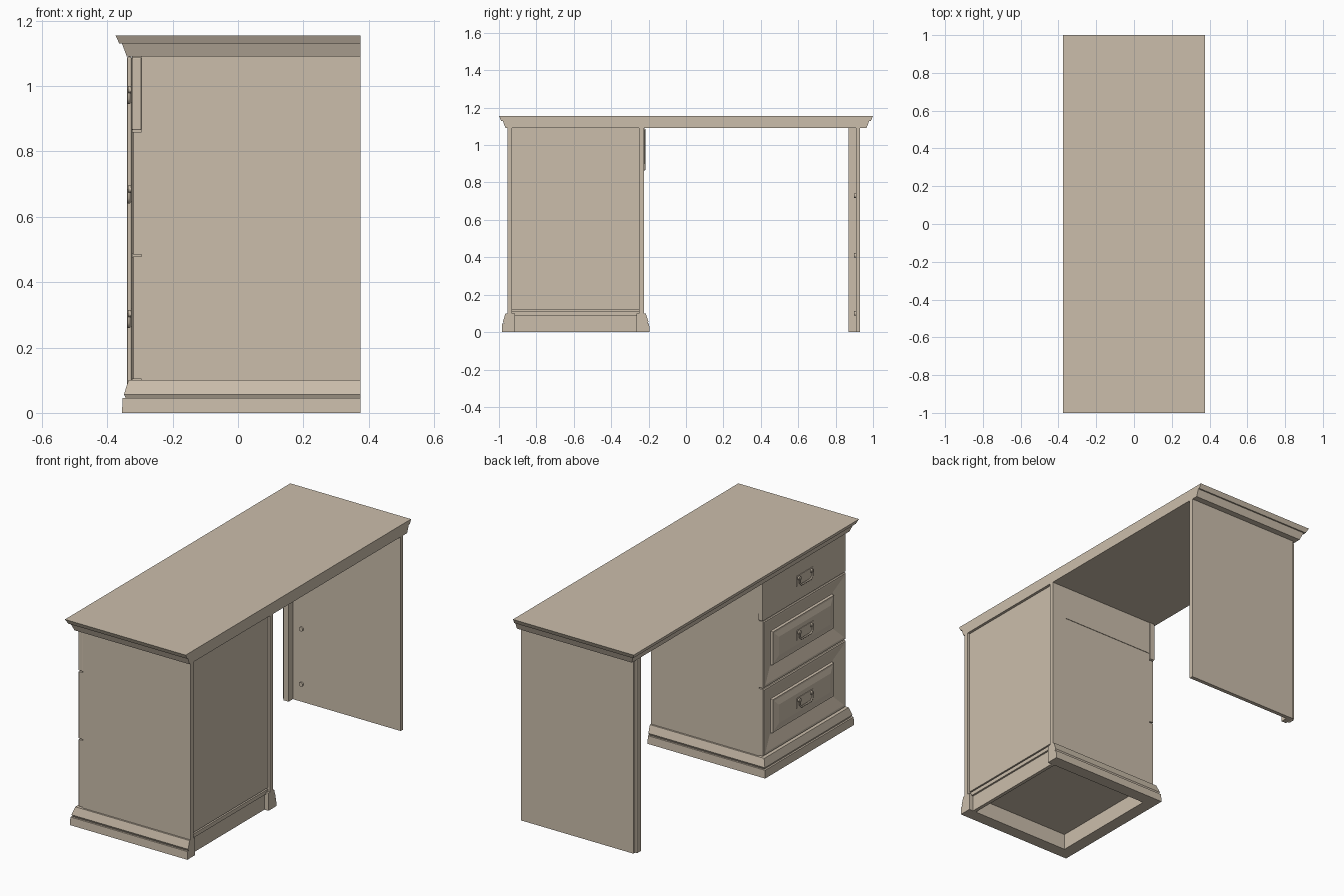
import bpy, bmesh, math
from mathutils import Matrix, Vector

cube = bpy.data.objects.get("Cube")
if cube:
    bpy.data.objects.remove(cube, do_unlink=True)

paint = bpy.data.materials.new("warm beige")
paint.use_nodes = True
COLOR = (0.60, 0.515, 0.41, 1)
paint.diffuse_color = COLOR
paint.node_tree.nodes["Principled BSDF"].inputs["Base Color"].default_value = COLOR


def finish(name, bm):
    bmesh.ops.recalc_face_normals(bm, faces=bm.faces)
    mesh = bpy.data.meshes.new(name)
    bm.to_mesh(mesh)
    bm.free()
    mesh.materials.append(paint)
    obj = bpy.data.objects.new(name, mesh)
    bpy.context.collection.objects.link(obj)
    return obj


def box(name, x, y, z, bevel=0):
    bm = bmesh.new()
    bmesh.ops.create_cube(bm, size=1)
    for v in bm.verts:
        v.co = Vector([(r[0] + r[1]) / 2 + c * (r[1] - r[0]) for r, c in zip((x, y, z), v.co)])
    obj = finish(name, bm)
    if bevel:
        mod = obj.modifiers.new("soft edge", 'BEVEL')
        mod.width = bevel
        mod.segments = 2
    return obj


def moulding(name, profile, x, y, solid):
    """Sweep (outset, z) points round three sides; the +x side stays flush."""
    bm = bmesh.new()
    rings = [[bm.verts.new((x[1], y[1] + o, z)), bm.verts.new((x[0] - o, y[1] + o, z)),
              bm.verts.new((x[0] - o, y[0] - o, z)), bm.verts.new((x[1], y[0] - o, z))]
             for o, z in profile]
    pairs = list(zip(rings, rings[1:])) + ([] if solid else [(rings[-1], rings[0])])
    for a, b in pairs:
        for i in range(4 if solid else 3):
            j = (i + 1) % 4
            bm.faces.new((a[i], a[j], b[j], b[i]))
    if solid:
        bm.faces.new(rings[0])
        bm.faces.new(rings[-1])
    else:
        for i in (0, 3):
            bm.faces.new([r[i] for r in rings])
    return finish(name, bm)


def panelled_front(name, y, z, steps):
    """Drawer front built from nested rectangles: (inset, x)."""
    bm = bmesh.new()
    rings = []
    for d, x in steps:
        rings.append([bm.verts.new((x, yy, zz)) for yy, zz in (
            (y[0] + d, z[0] + d), (y[1] - d, z[0] + d), (y[1] - d, z[1] - d), (y[0] + d, z[1] - d))])
    for a, b in zip(rings, rings[1:]):
        for i in range(4):
            j = (i + 1) % 4
            bm.faces.new((a[i], a[j], b[j], b[i]))
    bm.faces.new(rings[0])
    bm.faces.new(rings[-1])
    return finish(name, bm)


def cylinder(name, loc, radius, depth, axis):
    bm = bmesh.new()
    bmesh.ops.create_cone(bm, cap_ends=True, segments=16, radius1=radius, radius2=radius, depth=depth,
                          matrix=Matrix.Translation(loc) @ Matrix.Rotation(math.pi / 2, 4, axis))
    return finish(name, bm)


def handle(name, y, z, x):
    # Back plate, two posts and a hanging bail
    box(name + "_plate", (x - 0.003, x + 0.001), (y - 0.075, y + 0.075), (z - 0.028, z + 0.028), 0.002)
    for s in (-1, 1):
        cylinder(name + "_post", (x - 0.005, y + s * 0.055, z + 0.012), 0.011, 0.012, 'Y')
    curve = bpy.data.curves.new(name + "_bail", 'CURVE')
    curve.dimensions = '3D'
    curve.bevel_depth = 0.005
    curve.bevel_resolution = 2
    pts = [(-0.055, 0.012), (-0.055, -0.015), (-0.042, -0.028),
           (0.042, -0.028), (0.055, -0.015), (0.055, 0.012)]
    spline = curve.splines.new('POLY')
    spline.points.add(len(pts) - 1)
    for p, (dy, dz) in zip(spline.points, pts):
        p.co = (x - 0.009, y + dy, z + dz, 1)
    curve.materials.append(paint)
    bpy.context.collection.objects.link(bpy.data.objects.new(name + "_bail", curve))


BACK = 0.375
FRONT = -0.295
CAB = (-0.955, -0.225)

# Desk top with its stepped cornice
moulding("desk_top", [(0, 1.09), (0.015, 1.13), (0.023, 1.13), (0.035, 1.155)],
         (-0.34, BACK), (-0.965, 0.965), True)

# Cabinet: two sides, recessed back, floor and front rails
for name, y in (("outer", (CAB[0], CAB[0] + 0.025)), ("inner", (CAB[1] - 0.025, CAB[1]))):
    box(f"cabinet_{name}_side", (FRONT, BACK), y, (0.1, 1.09))
box("cabinet_back", (0.345, 0.36), (CAB[0] + 0.02, CAB[1] - 0.02), (0.12, 1.09))
box("cabinet_floor", (FRONT, 0.36), (CAB[0] + 0.02, CAB[1] - 0.02), (0.09, 0.112))
for z in (0.48, 0.862):
    box("front_rail", (FRONT, FRONT + 0.05), (CAB[0] + 0.02, CAB[1] - 0.02), (z - 0.01, z + 0.01))
box("inner_side_plate", (FRONT, 0.285), (CAB[1], CAB[1] + 0.003), (0.9, 1.08))

# Plinth moulding on three sides with a recessed board at the back
moulding("plinth", [(-0.04, 0), (0.03, 0), (0.028, 0.045), (0.018, 0.045), (0.024, 0.057),
                    (0.01, 0.1), (-0.04, 0.1)], (-0.325, BACK), CAB, False)
box("plinth_back_board", (0.33, 0.35), (CAB[0] + 0.03, CAB[1] - 0.03), (0, 0.105))

# Drawers: plain top one, two with sunk frames and raised fields
box("top_drawer_front", (-0.325, FRONT), (CAB[0], -0.217), (0.865, 1.088), 0.004)
fronts = [("middle", (0.485, 0.86)), ("lower", (0.104, 0.479))]
steps = [(0, FRONT), (0, -0.32), (0.004, -0.325), (0.016, -0.325), (0.085, -0.303), (0.092, -0.303),
         (0.095, -0.316), (0.105, -0.316), (0.135, -0.325)]
mid_y = sum(CAB) / 2
for name, z in fronts:
    panelled_front(name + "_drawer_front", CAB, z, steps)
    handle(name + "_handle", mid_y, sum(z) / 2, -0.325)
handle("top_handle", mid_y, 0.977, -0.325)

# Opposite leg: panel, thick front post with fluted edge, and fixing studs
box("leg_panel", (FRONT, BACK), (0.908, 0.93), (0, 1.09))
box("leg_post", (-0.325, FRONT), (0.87, 0.93), (0, 1.09))
box("leg_post_face", (-0.34, -0.325), (0.88, 0.92), (0, 1.09), 0.005)
for z in (0.1, 0.41, 0.73):
    cylinder("leg_stud", (-0.24, 0.905, z), 0.012, 0.012, 'X')
